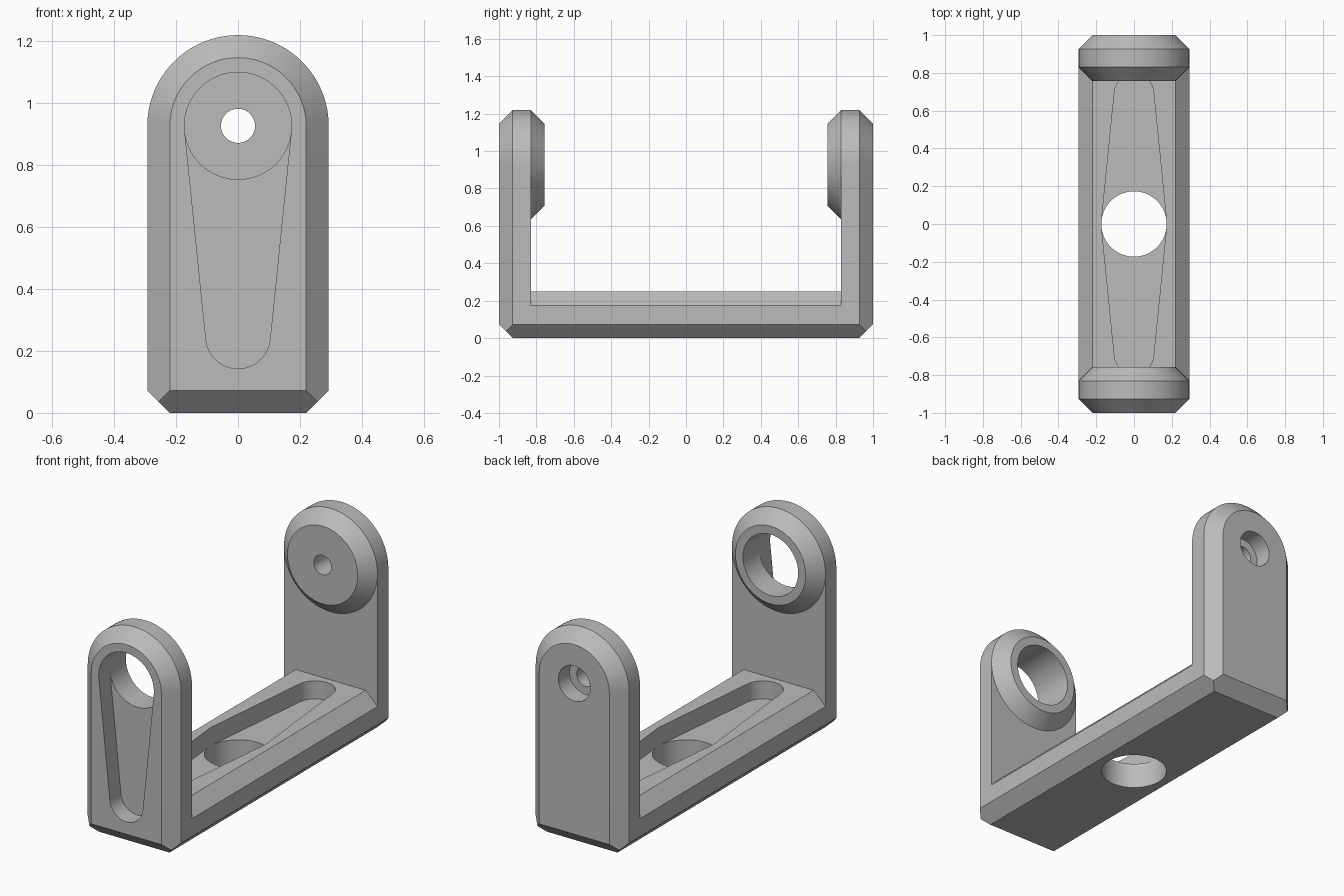
import bpy, bmesh, math
from mathutils import Vector

cube = bpy.data.objects.get("Cube")
if cube:
    bpy.data.objects.remove(cube, do_unlink=True)

grey = bpy.data.materials.new("plain grey")
grey.use_nodes = True
GREY = (0.5, 0.5, 0.5, 1)
grey.diffuse_color = GREY
grey.node_tree.nodes["Principled BSDF"].inputs["Base Color"].default_value = GREY

R, C = 0.293, 0.073           # half width and chamfer
R_IN = R - C
PIVOT = 0.927                 # height of the arm holes
ARM = 0.83                    # inner face of the arms
FLOOR = 0.175                 # side height of the base
HOLE = 0.173
SEG = 96


def ring(axis, at, r, centre=0.0, full=True):
    """Circle of points across y (u=x, v=z) or across z (u=x, v=y)."""
    pts = []
    for i in range(SEG if full else SEG // 2 + 1):
        a = 2 * math.pi * i / SEG
        u, v = r * math.cos(a), centre + r * math.sin(a)
        pts.append((u, at, v) if axis == "y" else (u, v, at))
    return pts


def hull(name, pts):
    """Convex solid around the points."""
    bm = bmesh.new()
    for p in pts:
        bm.verts.new(p)
    res = bmesh.ops.convex_hull(bm, input=bm.verts)
    loose = {g for g in res["geom_interior"] + res["geom_unused"]
             if isinstance(g, bmesh.types.BMVert)}
    bmesh.ops.delete(bm, geom=list(loose), context="VERTS")
    bmesh.ops.dissolve_limit(bm, angle_limit=0.01, verts=bm.verts, edges=bm.edges)
    bmesh.ops.recalc_face_normals(bm, faces=bm.faces)
    me = bpy.data.meshes.new(name)
    bm.to_mesh(me)
    bm.free()
    me.materials.append(grey)
    ob = bpy.data.objects.new(name, me)
    bpy.context.collection.objects.link(ob)
    return ob


def box_points(x, y, z0, z1):
    return [(i * x, j * y, z) for i in (-1, 1) for j in (-1, 1) for z in (z0, z1)]


def combine(target, tool, operation):
    tool.hide_render = True
    mod = target.modifiers.new(tool.name, "BOOLEAN")
    mod.operation, mod.object, mod.solver = operation, tool, "EXACT"
    bpy.ops.object.select_all(action="DESELECT")
    bpy.context.view_layer.objects.active = target
    target.select_set(True)
    bpy.ops.object.modifier_apply(modifier=mod.name)
    bpy.data.objects.remove(tool, do_unlink=True)


# Chamfered arch-shaped block, the outer envelope
shell = []
for s in (-1, 1):
    shell += ring("y", s, R_IN, PIVOT, False) + ring("y", s * (1 - C), R, PIVOT, False)
    for m in (-1, 1):
        shell += [(m * R_IN, s * (1 - C), 0), (m * R, s * (1 - C), C), (m * R_IN, s, C),
                  (m * (R - C / 2), s * (1 - C / 2), C / 2)]
bracket = hull("u_bracket", shell)

# Open the space between the two arms
combine(bracket, hull("gap", box_points(0.6, ARM, FLOOR, 1.6)), "DIFFERENCE")

# Bevelled ridge along the base
ridge = [(m * x, s * 0.86, z) for m in (-1, 1) for s in (-1, 1)
         for x, z in ((0.25, 0.12), (R, FLOOR), (R_IN, FLOOR + C))]
ridge = [(x, y if z > 0.2 else math.copysign(ARM, y), z) for x, y, z in ridge]
combine(bracket, hull("base_ridge", ridge), "UNION")

# Conical bosses on the inner faces of the arms
for s in (-1, 1):
    boss = (ring("y", s * 0.87, R - 0.03, PIVOT) + ring("y", s * ARM, R, PIVOT)
            + ring("y", s * (ARM - C), R_IN, PIVOT))
    combine(bracket, hull("boss", boss), "UNION")

# Tapered pocket and large hole in the front arm
pocket = [p for y in (-1.1, -0.9)
          for p in ring("y", y, HOLE, PIVOT) + ring("y", y, 0.104, 0.247)]
combine(bracket, hull("front_pocket", pocket), "DIFFERENCE")
combine(bracket, hull("front_hole", ring("y", -1.1, HOLE, PIVOT)
                      + ring("y", -0.6, HOLE, PIVOT)), "DIFFERENCE")

# Double tapered pocket and large hole in the base
pocket = [p for z in (0.145, 0.35) for p in ring("z", z, HOLE)
          + ring("z", z, 0.104, 0.69) + ring("z", z, 0.104, -0.69)]
combine(bracket, hull("base_pocket", pocket), "DIFFERENCE")
combine(bracket, hull("base_hole", ring("z", -0.1, HOLE) + ring("z", 0.35, HOLE)),
        "DIFFERENCE")

# Counterbored screw hole in the back arm
for name, r, y in (("counterbore", 0.1, 0.9), ("screw_hole", 0.055, 0.6)):
    combine(bracket, hull(name, ring("y", 1.1, r, PIVOT) + ring("y", y, r, PIVOT)),
            "DIFFERENCE")

bpy.ops.object.select_all(action="DESELECT")
bracket.select_set(True)
bpy.context.view_layer.objects.active = bracket
bpy.ops.object.shade_smooth_by_angle(angle=math.radians(25))
